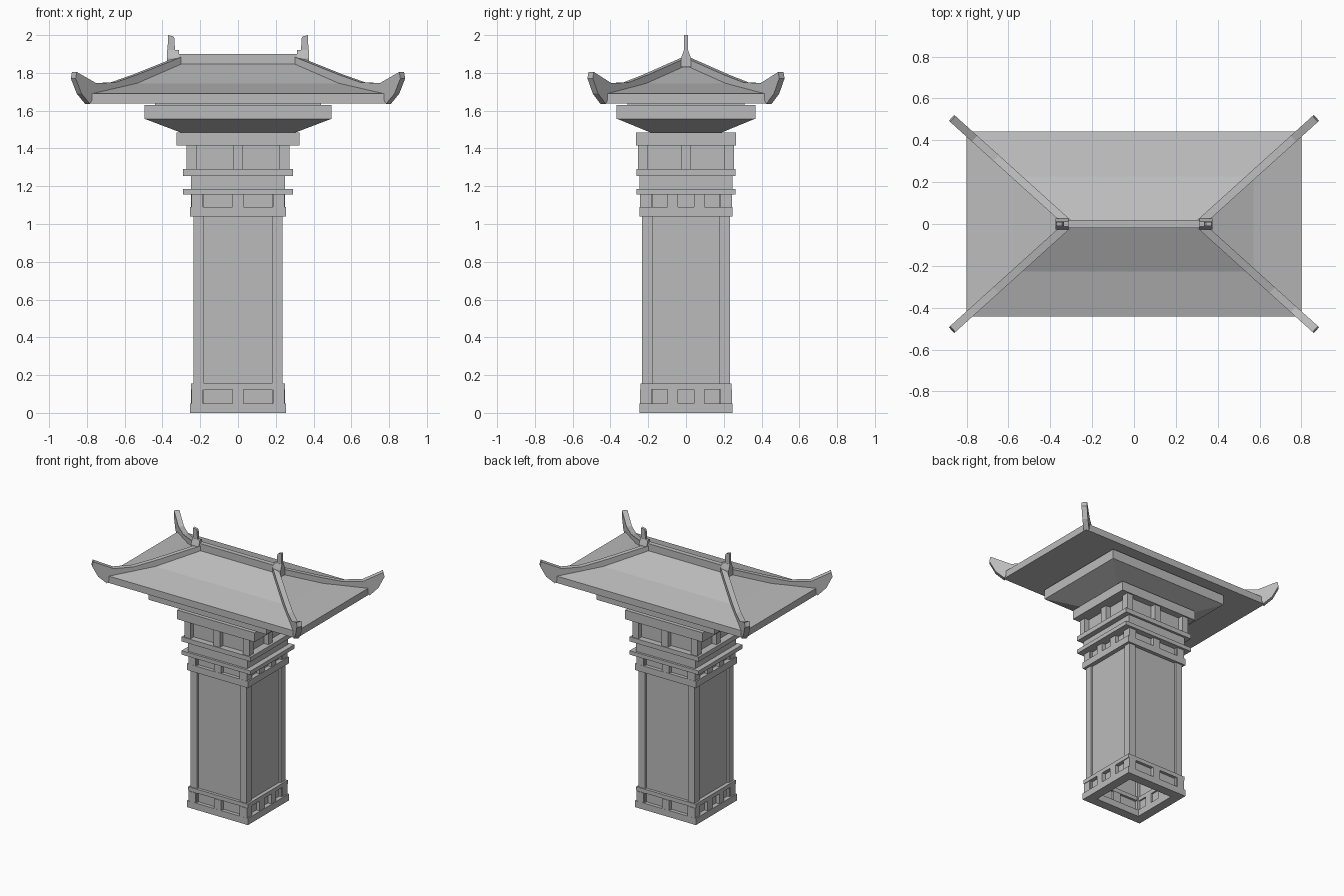
import bpy, bmesh
from mathutils import Vector

cube = bpy.data.objects.get("Cube")
if cube:
    bpy.data.objects.remove(cube, do_unlink=True)

stone = bpy.data.materials.new("grey_stone")
stone.use_nodes = True
GREY = (0.5, 0.5, 0.5, 1)
stone.diffuse_color = GREY
stone.node_tree.nodes["Principled BSDF"].inputs["Base Color"].default_value = GREY


def finish(name, bm):
    bmesh.ops.recalc_face_normals(bm, faces=bm.faces)
    mesh = bpy.data.meshes.new(name)
    bm.to_mesh(mesh)
    bm.free()
    mesh.materials.append(stone)
    obj = bpy.data.objects.new(name, mesh)
    bpy.context.collection.objects.link(obj)
    return obj


def bridge(bm, loops, closed=False):
    """Join successive loops of points with quads; cap or close the ends."""
    rings = [[bm.verts.new(p) for p in loop] for loop in loops]
    n = len(rings[0])
    pairs = list(zip(rings, rings[1:]))
    if closed:
        pairs.append((rings[-1], rings[0]))
    else:
        bm.faces.new(rings[0])
        bm.faces.new(rings[-1])
    for a, b in pairs:
        for i in range(n):
            j = (i + 1) % n
            bm.faces.new((a[i], a[j], b[j], b[i]))


def rect(hx, hy, z):
    return [(-hx, -hy, z), (hx, -hy, z), (hx, hy, z), (-hx, hy, z)]


def loft(name, rings, closed=False):
    bm = bmesh.new()
    bridge(bm, [rect(*r) for r in rings], closed)
    return finish(name, bm)


def slab(name, hx, hy, z0, z1):
    return loft(name, [(hx, hy, z0), (hx, hy, z1)])


def frame(name, hx, hy, z0, z1, wall):
    """Rectangular ring, open through the middle."""
    ix, iy = hx - wall, hy - wall
    return loft(name, [(hx, hy, z0), (hx, hy, z1), (ix, iy, z1), (ix, iy, z0)], True)


def boxes(name, items):
    """Several boxes in one object: (x0, x1, y0, y1, z0, z1)."""
    bm = bmesh.new()
    for x0, x1, y0, y1, z0, z1 in items:
        bridge(bm, [[(x0, y0, z), (x1, y0, z), (x1, y1, z), (x0, y1, z)] for z in (z0, z1)])
    return finish(name, bm)


def centred(cx, cy, hx, hy, z0, z1):
    return (cx - hx, cx + hx, cy - hy, cy + hy, z0, z1)


def plate(bm, profile, place, side):
    """Extrude a flat profile both ways along the side vector."""
    bridge(bm, [[place(u, z) + side * k for u, z in profile] for k in (-1, 1)])


def block_row(name, z0, z1):
    """Small blocks round the shaft: three front and back, four on each side."""
    items = []
    for s in (-1, 1):
        items += [centred(x, s * 0.213, 0.03, 0.031, z0, z1) for x in (-0.215, 0, 0.215)]
        items += [centred(s * 0.218, y, 0.032, 0.028, z0, z1) for y in (-0.07, 0.07)]
    boxes(name, items)


# Base
frame("base_plinth", 0.255, 0.245, 0, 0.05, 0.07)
block_row("base_blocks", 0.05, 0.125)
frame("base_band", 0.25, 0.24, 0.125, 0.155, 0.06)

# Hollow shaft with corner posts and recessed panels
frame("shaft_panels", 0.222, 0.218, 0.04, 1.16, 0.02)
boxes("shaft_posts", [centred(sx * 0.208, sy * 0.205, 0.028, 0.028, 0.04, 1.16)
                      for sx in (-1, 1) for sy in (-1, 1)])

# Capital mouldings
frame("neck_band", 0.255, 0.245, 1.04, 1.09, 0.06)
block_row("neck_blocks", 1.09, 1.155)
slab("lower_ledge", 0.29, 0.262, 1.155, 1.185)
slab("collar", 0.25, 0.245, 1.185, 1.255)
slab("upper_ledge", 0.29, 0.262, 1.255, 1.29)
slab("lantern_core", 0.235, 0.215, 1.29, 1.415)
lantern = [centred(sx * 0.247, sy * 0.228, 0.026, 0.026, 1.29, 1.415)
           for sx in (-1, 0, 1) for sy in (-1, 0, 1) if sx or sy]
boxes("lantern_posts", lantern)
slab("bracket_slab", 0.325, 0.265, 1.415, 1.485)
loft("flared_bracket", [(0.305, 0.19, 1.485), (0.495, 0.365, 1.557)])
slab("roof_support", 0.495, 0.367, 1.557, 1.63)
slab("roof_seat", 0.44, 0.31, 1.63, 1.65)

# Hipped roof with a break in its slope
loft("roof", [(0.8, 0.443, 1.638), (0.8, 0.443, 1.69), (0.57, 0.228, 1.745), (0.31, 0.01, 1.85)])
slab("top_ridge", 0.33, 0.018, 1.83, 1.9)

# Upswept hip ridges
hip_profile = [(0, 1.885), (0.42, 1.79), (0.62, 1.75), (0.8, 1.745), (0.985, 1.805),
               (0.995, 1.77), (0.94, 1.69), (0.86, 1.635), (0.82, 1.685), (0.45, 1.725), (0, 1.83)]
bm = bmesh.new()
for sx in (-1, 1):
    for sy in (-1, 1):
        side = Vector((-sy * 0.51, sx * 0.565, 0)).normalized() * 0.019
        plate(bm, hip_profile,
              lambda u, z: Vector((sx * (0.31 + 0.565 * u), sy * 0.51 * u, z)), side)
finish("hip_ridges", bm)

# Finials with tapered feet
horn = [(0.32, 1.87), (0.333, 1.91), (0.337, 1.985), (0.343, 1.993), (0.37, 2), (0.375, 1.87)]
bm = bmesh.new()
for sx in (-1, 1):
    plate(bm, horn, lambda u, z: Vector((sx * u, 0, z)), Vector((0, 0.01, 0)))
    bridge(bm, [[(sx * x, y, z) for x, y in
                 ((0.312, -w), (0.376, -w), (0.376, w), (0.312, w))]
                for w, z in ((0.026, 1.83), (0.026, 1.88), (0.011, 1.92))])
finish("finials", bm)
